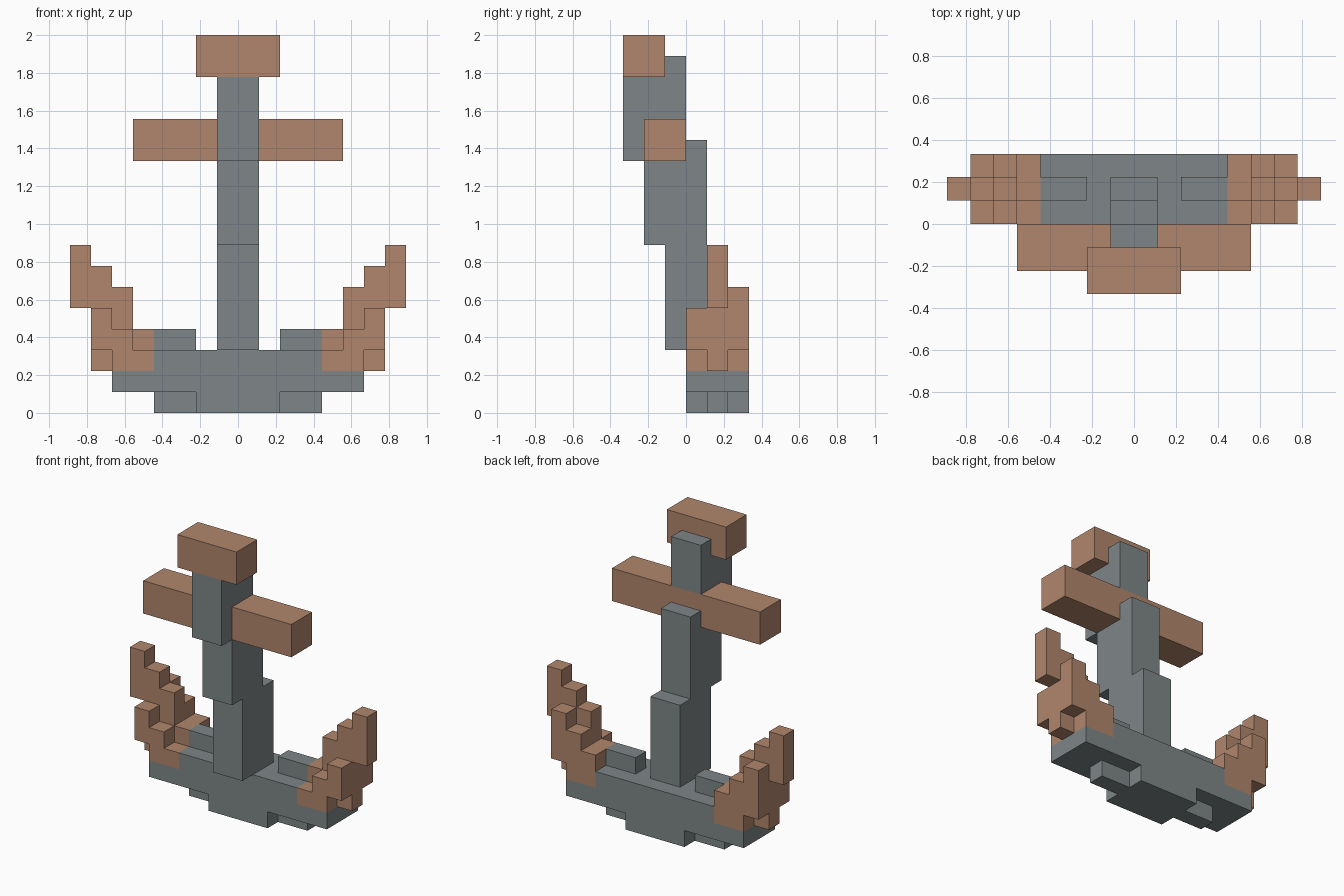
import bpy
import bmesh
from mathutils import Vector

cube = bpy.data.objects.get("Cube")
if cube:
    bpy.data.objects.remove(cube, do_unlink=True)

U = 1 / 9  # edge length of one block


def material(name, rgb):
    mat = bpy.data.materials.new(name)
    mat.use_nodes = True
    mat.diffuse_color = (*rgb, 1)
    mat.node_tree.nodes["Principled BSDF"].inputs["Base Color"].default_value = (*rgb, 1)
    return mat


iron = material("grey iron", (0.209, 0.238, 0.246))
rust = material("rusty brown", (0.434, 0.238, 0.150))


def prism(name, profile, axis, start, end, mat):
    """Extrude a stepped profile, in block units, along x or y."""
    def place(a, b, depth):
        return Vector((depth, a, b) if axis == "x" else (a, depth, b)) * U

    bm = bmesh.new()
    face = bm.faces.new([bm.verts.new(place(a, b, start)) for a, b in profile])
    grown = bmesh.ops.extrude_face_region(bm, geom=[face])["geom"]
    verts = [v for v in grown if isinstance(v, bmesh.types.BMVert)]
    bmesh.ops.translate(bm, verts=verts, vec=place(0, 0, end - start))
    bmesh.ops.recalc_face_normals(bm, faces=bm.faces)
    mesh = bpy.data.meshes.new(name)
    bm.to_mesh(mesh)
    bm.free()
    mesh.materials.append(mat)
    obj = bpy.data.objects.new(name, mesh)
    bpy.context.collection.objects.link(obj)
    return obj


def block(name, x, y, z, mat):
    return prism(name, [(x[0], z[0]), (x[1], z[0]), (x[1], z[1]), (x[0], z[1])],
                 "y", *y, mat)


# Shank, leaning forward in steps around the crossbar
prism("lower_shank", [(-1, 3), (2, 3), (2, 8), (1, 8), (1, 13), (0, 13),
                      (0, 12), (-2, 12), (-2, 8), (-1, 8)], "x", -1, 1, iron)
prism("upper_shank", [(-3, 12), (-2, 12), (-2, 14), (0, 14), (0, 17),
                      (-1, 17), (-1, 16), (-3, 16)], "x", -1, 1, iron)
block("crossbar", (-5, 5), (-2, 0), (12, 14), rust)
block("top_bar", (-2, 2), (-3, -1), (16, 18), rust)

# Crown at the bottom
prism("crown", [(-6, 1), (6, 1), (6, 2), (4, 2), (4, 3), (-4, 3), (-4, 2), (-6, 2)],
      "y", 0, 3, iron)
block("keel", (-2, 2), (0, 3), (0, 1), iron)

# Stepped arm layers, repeated on both sides
arm_layers = {
    "front": (0, [(4, 2), (6, 2), (6, 3), (7, 3), (7, 5), (6, 5), (6, 4),
                  (5, 4), (5, 3), (4, 3)]),
    "middle": (1, [(4, 2), (7, 2), (7, 5), (8, 5), (8, 8), (7, 8), (7, 7),
                   (6, 7), (6, 6), (5, 6), (5, 4), (4, 4)]),
    "back": (2, [(4, 2), (6, 2), (6, 3), (7, 3), (7, 6), (6, 6), (6, 5),
                 (5, 5), (5, 4), (4, 4)]),
}
for side, s in (("left", 1), ("right", -1)):
    for layer, (y, profile) in arm_layers.items():
        prism(f"{side}_{layer}_fluke", [(s * x, z) for x, z in profile],
              "y", y, y + 1, rust)
    block(f"{side}_arm_ridge", (s * 2, s * 4), (1, 2), (3, 4), iron)
    block(f"{side}_keel_step", (s * 2, s * 4), (1, 2), (0, 1), iron)
